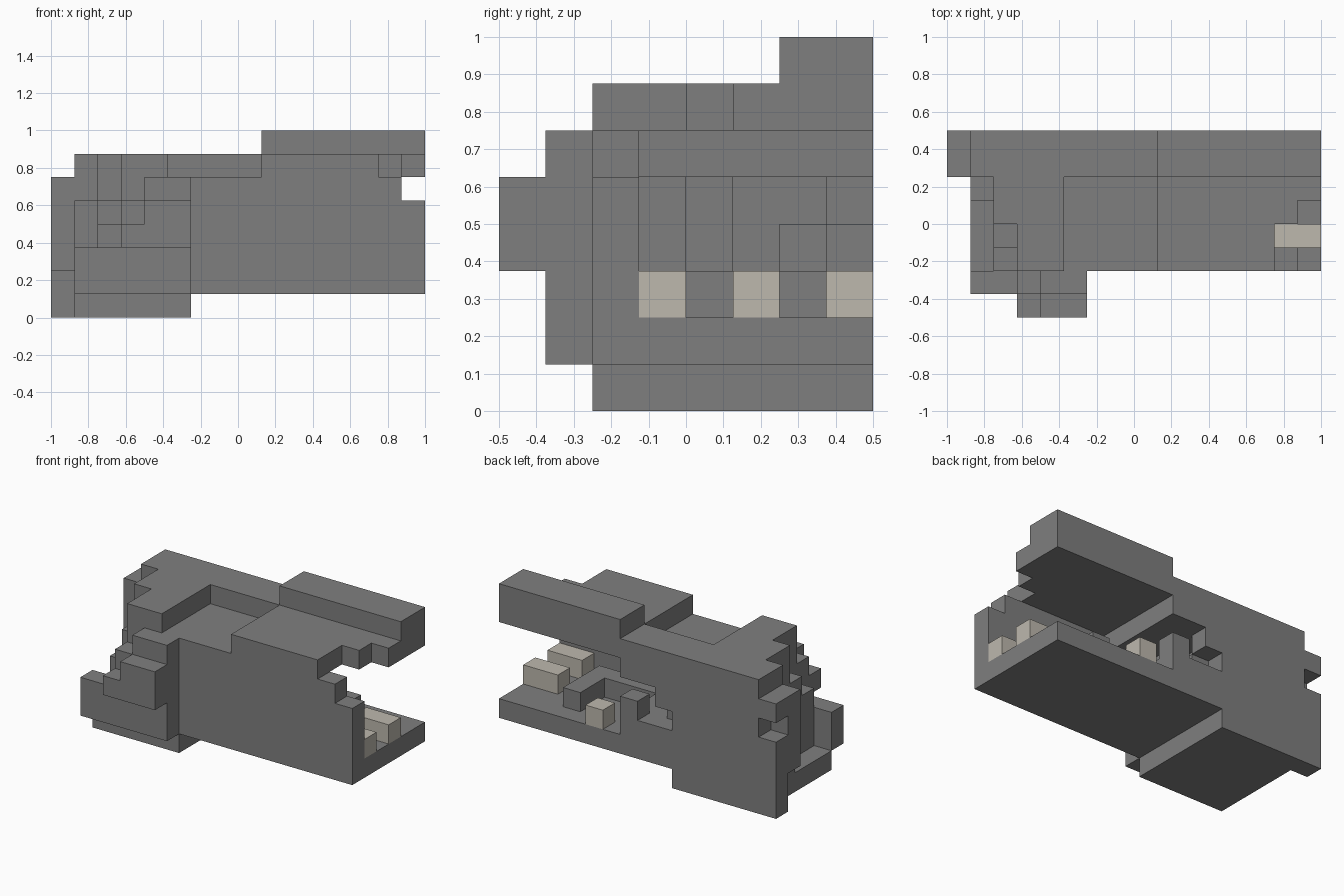
import bpy, bmesh
from mathutils import Vector

cube = bpy.data.objects.get("Cube")
if cube:
    bpy.data.objects.remove(cube, do_unlink=True)

CELL = 0.125
ORIGIN = Vector((-1, -0.5, 0))
solid = {}   # cell -> part name


def fill(part, xs, ys, zs):
    """Fill an inclusive block of cells, or carve it away when part is None."""
    for x in range(xs[0], xs[1] + 1):
        for y in range(ys[0], ys[1] + 1):
            for z in range(zs[0], zs[1] + 1):
                if part:
                    solid[x, y, z] = part
                else:
                    solid.pop((x, y, z), None)


def material(name, color):
    m = bpy.data.materials.new(name)
    m.use_nodes = True
    m.diffuse_color = color
    m.node_tree.nodes["Principled BSDF"].inputs["Base Color"].default_value = color
    return m


stone = material("stone_grey", (0.212, 0.212, 0.212, 1))
bone = material("tooth_ivory", (0.51, 0.48, 0.42, 1))

# Back of the skull, with stepped corner
fill("skull", (2, 5), (2, 7), (0, 6))
fill(None, (2, 2), (2, 2), (4, 6))
fill(None, (2, 2), (3, 3), (5, 6))
fill(None, (5, 5), (2, 5), (6, 6))
fill("skull", (1, 1), (6, 7), (0, 6))
fill("skull", (1, 1), (5, 5), (0, 4))
fill("skull", (1, 1), (2, 4), (0, 0))

# Neck ridge at the rear
fill("neck_ridge", (0, 0), (6, 7), (2, 5))
fill("neck_ridge", (0, 0), (7, 7), (0, 1))
fill(None, (0, 0), (7, 7), (4, 4))

# Stepped jaw hinge on the side
fill("jaw_hinge", (1, 5), (1, 1), (1, 2))
fill("jaw_hinge", (3, 5), (1, 1), (3, 4))
fill("jaw_hinge", (4, 5), (1, 1), (5, 5))
fill("jaw_hinge", (3, 5), (0, 0), (3, 3))
fill("jaw_hinge", (4, 5), (0, 0), (4, 4))

# Cheek wall and lower jaw
fill("cheek", (6, 15), (2, 2), (1, 4))
fill("cheek", (6, 14), (2, 2), (5, 5))
fill("lower_jaw", (6, 15), (3, 7), (1, 1))

# Throat and palate
fill("throat", (6, 8), (3, 7), (2, 2))
fill("throat", (6, 7), (3, 3), (3, 4))
fill("throat", (6, 6), (4, 4), (3, 4))
fill("throat", (6, 6), (6, 6), (3, 3))
fill("throat", (6, 6), (7, 7), (4, 4))
fill("throat", (8, 8), (7, 7), (3, 3))
fill("palate", (6, 8), (3, 7), (5, 5))

# Upper jaw with stepped lip, brow bridge and snout ridge
fill("upper_jaw", (9, 13), (2, 7), (6, 6))
fill("upper_jaw", (14, 14), (4, 7), (6, 6))
fill("upper_jaw", (15, 15), (5, 7), (6, 6))
fill("brow_bridge", (5, 8), (6, 7), (6, 6))
fill("snout_ridge", (9, 15), (6, 7), (7, 7))

# Tongue
fill("tongue", (12, 12), (4, 6), (2, 2))
fill("tongue", (9, 11), (4, 4), (2, 2))

# Teeth
fill("teeth", (14, 15), (3, 3), (2, 2))
fill("teeth", (14, 15), (5, 5), (2, 2))
fill("teeth", (10, 10), (7, 7), (2, 2))


def build(part):
    """Mesh the exposed sides of a part's cells and merge flat areas."""
    bm = bmesh.new()
    for cell in [c for c, p in solid.items() if p == part]:
        for axis in range(3):
            for side in (0, 1):
                near = list(cell)
                near[axis] += 2 * side - 1
                if tuple(near) in solid:
                    continue
                u, v = (axis + 1) % 3, (axis + 2) % 3
                loop = []
                for du, dv in ((0, 0), (1, 0), (1, 1), (0, 1)):
                    p = Vector(cell)
                    p[axis] += side
                    p[u] += du
                    p[v] += dv
                    loop.append(bm.verts.new(p * CELL + ORIGIN))
                bm.faces.new(loop if side else loop[::-1])
    bmesh.ops.remove_doubles(bm, verts=bm.verts[:], dist=0.001)
    bmesh.ops.dissolve_limit(bm, angle_limit=0.01, verts=bm.verts[:], edges=bm.edges[:])
    mesh = bpy.data.meshes.new(part)
    bm.to_mesh(mesh)
    bm.free()
    mesh.materials.append(bone if part == "teeth" else stone)
    bpy.context.scene.collection.objects.link(bpy.data.objects.new(part, mesh))


for part in sorted(set(solid.values())):
    build(part)
